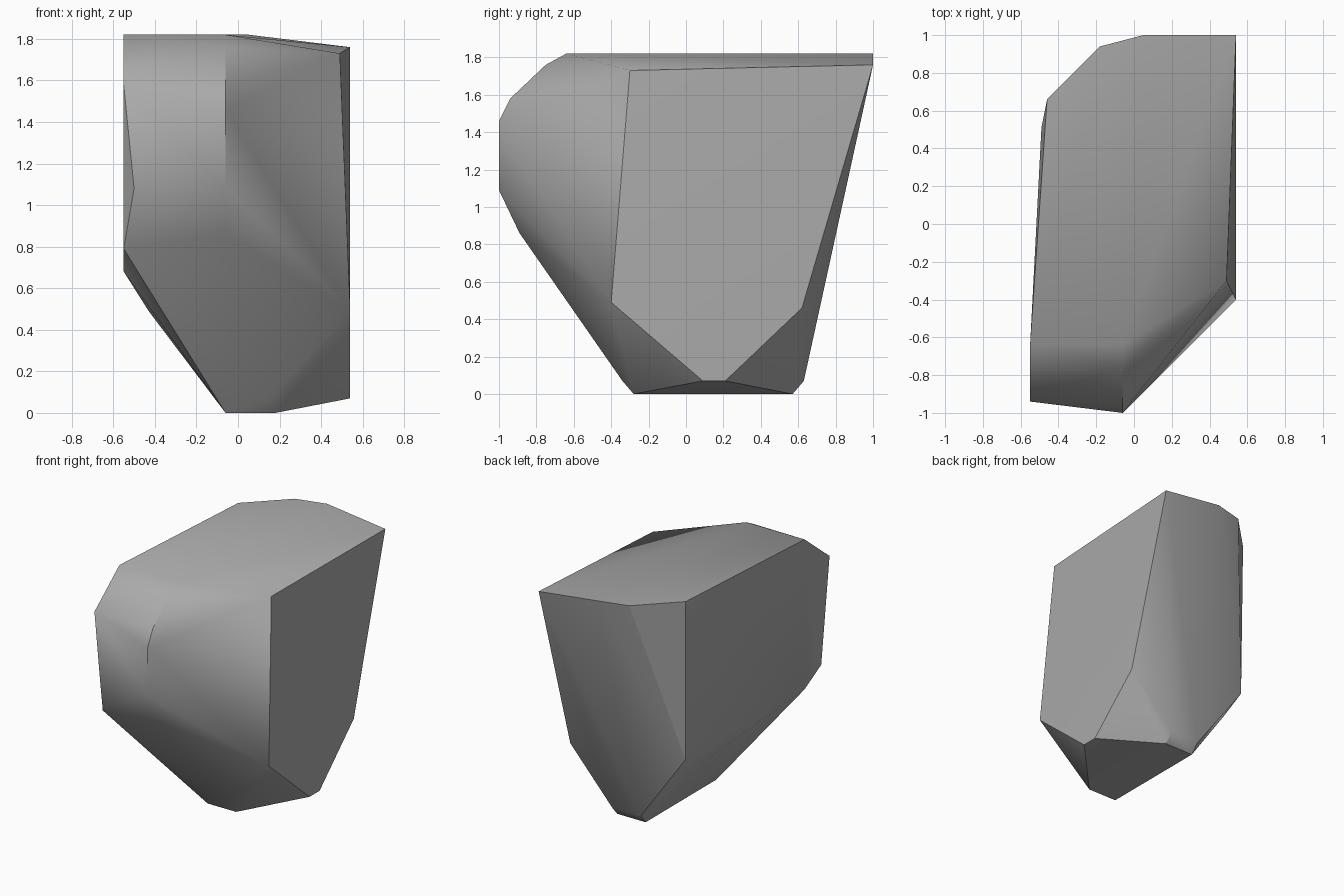
import bpy
import bmesh
import math

# Remove the default object
default_cube = bpy.data.objects.get("Cube")
if default_cube:
    bpy.data.objects.remove(default_cube, do_unlink=True)


def make_material(name, grey):
    """Plain flat grey material."""
    material = bpy.data.materials.new(name)
    material.use_nodes = True
    colour = (grey, grey, grey, 1.0)
    material.diffuse_color = colour
    shader = next(n for n in material.node_tree.nodes if n.type == "BSDF_PRINCIPLED")
    shader.inputs["Base Color"].default_value = colour
    return material


def at_x(x, profile):
    """Place a (y, z) profile on the plane of the given x."""
    return [(x, y, z) for y, z in profile]


def at_z(z, outline):
    """Place an (x, y) outline on the level of the given z."""
    return [(x, y, z) for x, y in outline]


def make_hull(name, points, material, smooth_angle):
    """Wrap a tight convex skin around the points and shade it with sharp creases."""
    bm = bmesh.new()
    for point in points:
        bm.verts.new(point)
    bmesh.ops.convex_hull(bm, input=list(bm.verts), use_existing_faces=False)
    loose = [vert for vert in bm.verts if not vert.link_faces]
    bmesh.ops.delete(bm, geom=loose, context="VERTS")
    bmesh.ops.recalc_face_normals(bm, faces=list(bm.faces))

    mesh = bpy.data.meshes.new(name)
    bm.to_mesh(mesh)
    bm.free()
    mesh.materials.append(material)

    rock = bpy.data.objects.new(name, mesh)
    bpy.context.scene.collection.objects.link(rock)
    bpy.ops.object.select_all(action="DESELECT")
    rock.select_set(True)
    bpy.context.view_layer.objects.active = rock
    bpy.ops.object.shade_smooth_by_angle(angle=math.radians(smooth_angle))
    return rock


# Flat top, rounded at the back corner
top_outline = at_z(1.82, [(0.05, 1), (-0.18, 0.94), (-0.46, 0.66), (-0.55, -0.64), (-0.06, -0.64)])

# Blunt nose ridge, from the top edge down to the undercut
nose_ridge = at_x(-0.06, [(-0.75, 1.76), (-0.94, 1.58), (-1, 1.46), (-1, 1.09), (-0.89, 0.86)])

# Left-hand side of the front with a small chipped corner
front_corner = at_x(-0.55, [(-0.94, 1.58), (-0.84, 0.79), (-0.64, 0.68)])
front_chip = at_x(-0.5, [(-0.945, 1.08)])

# Broad flat cheek, leaning in at its upper front corner
cheek = at_x(0.54, [(1, 1.76), (0.62, 0.46), (0.21, 0.07), (0.09, 0.07), (-0.4, 0.49)])
cheek_corner = at_x(0.49, [(-0.3, 1.73)])

# Worn edge of the opposite side
worn_edge = at_x(-0.49, [(0.51, 1.72)]) + at_x(-0.45, [(0.65, 0.61)]) + at_x(-0.43, [(0.48, 0.49)])

# Narrow foot with a bevelled rim
foot = at_z(0, [(x, y) for x in (-0.06, 0.18) for y in (-0.28, 0.57)])
foot_rim = at_z(0.07, [(-0.06, 0.63), (0.18, 0.63), (0.15, -0.34)])

stone_grey = make_material("stone grey", 0.4)
rock_points = (top_outline + nose_ridge + front_corner + front_chip + cheek
               + cheek_corner + worn_edge + foot + foot_rim)
make_hull("rock", rock_points, stone_grey, 30)
